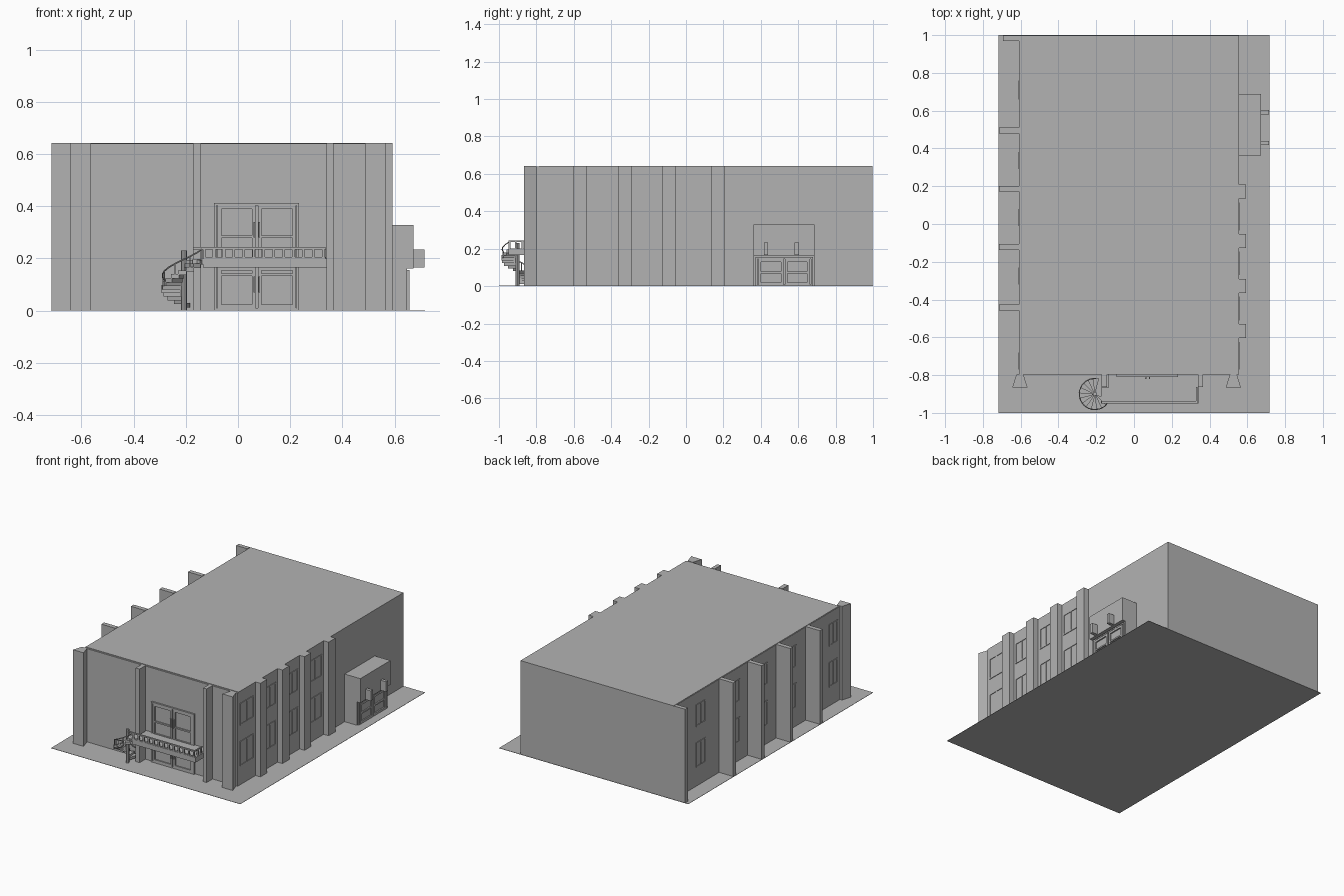
import bpy
import bmesh
from math import cos, sin, radians
from mathutils import Vector

if "Cube" in bpy.data.objects:
    bpy.data.objects.remove(bpy.data.objects["Cube"], do_unlink=True)

grey = bpy.data.materials.new("concrete_grey")
grey.use_nodes = True
grey.diffuse_color = (0.45, 0.45, 0.45, 1)
grey.node_tree.nodes["Principled BSDF"].inputs["Base Color"].default_value = grey.diffuse_color

H = 0.643            # wall height
FRONT, BACK = -0.798, 0.998
LEFT, RIGHT = -0.608, 0.555


def finish(bm, name):
    bmesh.ops.recalc_face_normals(bm, faces=bm.faces)
    mesh = bpy.data.meshes.new(name)
    bm.to_mesh(mesh)
    bm.free()
    mesh.materials.append(grey)
    obj = bpy.data.objects.new(name, mesh)
    bpy.context.collection.objects.link(obj)
    return obj


def add_box(bm, x0, x1, y0, y1, z0, z1):
    made = bmesh.ops.create_cube(bm, size=1)
    for v in made["verts"]:
        v.co = Vector((x0 if v.co.x < 0 else x1,
                       y0 if v.co.y < 0 else y1,
                       z0 if v.co.z < 0 else z1))


def boxes(name, items):
    bm = bmesh.new()
    for item in items:
        add_box(bm, *item)
    return finish(bm, name)


def add_prism(bm, outline, z0, z1):
    face = bm.faces.new([bm.verts.new((x, y, z0)) for x, y in outline])
    top = bmesh.ops.extrude_face_region(bm, geom=[face])["geom"]
    moved = [g for g in top if isinstance(g, bmesh.types.BMVert)]
    bmesh.ops.translate(bm, verts=moved, vec=(0, 0, z1 - z0))


def tube(name, points, radius):
    curve = bpy.data.curves.new(name, "CURVE")
    curve.dimensions = "3D"
    curve.bevel_depth = radius
    curve.bevel_resolution = 1
    line = curve.splines.new("POLY")
    line.points.add(len(points) - 1)
    for p, co in zip(line.points, points):
        p.co = (*co, 1)
    curve.materials.append(grey)
    obj = bpy.data.objects.new(name, curve)
    bpy.context.collection.objects.link(obj)


def frame(a0, a1, z0, z1, w):
    """Four bars of a rectangular frame as (a0, a1, z0, z1)."""
    return [(a0, a0 + w, z0, z1), (a1 - w, a1, z0, z1),
            (a0 + w, a1 - w, z0, z0 + w), (a0 + w, a1 - w, z1 - w, z1)]


# Ground and shell
boxes("ground", [(-0.717, 0.717, -1, 1, 0, 0.002)])
T = 0.014
boxes("walls", [(LEFT, RIGHT, FRONT, FRONT + T, 0, H - 0.003),
                (LEFT, RIGHT, BACK - T, BACK, 0, H - 0.003),
                (LEFT, LEFT + T, FRONT + T, BACK - T, 0, H - 0.003),
                (RIGHT - T, RIGHT, FRONT + T, BACK - T, 0, H - 0.003)])
boxes("roof", [(LEFT + 0.004, RIGHT, FRONT + 0.012, BACK, H - 0.003, H)])

# Right pilasters and left buttress fins
right_piers = [(-0.603, -0.53), (-0.364, -0.29), (-0.126, -0.054), (0.135, 0.208)]
boxes("right_pilasters", [(RIGHT, 0.592, a, b, 0, H) for a, b in right_piers])
left_fins = [(-0.457, -0.427), (-0.137, -0.107), (0.172, 0.202), (0.48, 0.51)]
boxes("left_buttresses", [(-0.715, LEFT, a, b, 0, H) for a, b in left_fins]
      + [(-0.693, LEFT, 0.97, 0.998, 0, H)])

# Front columns: flared at the corners, plain beside the balcony
bm = bmesh.new()
for cx in (-0.604, 0.526):
    add_prism(bm, [(cx - 0.04, -0.865), (cx + 0.04, -0.865),
                   (cx + 0.019, FRONT), (cx - 0.019, FRONT)], 0, H)
finish(bm, "corner_columns")
boxes("front_columns", [(-0.172, -0.142, -0.862, FRONT, 0, H),
                        (0.34, 0.366, -0.862, FRONT, 0, H)])

# Side windows: thin frames with a centre bar, two rows per bay
right_bays = [(-0.77, -0.625), (-0.51, -0.385), (-0.27, -0.145), (-0.035, 0.115)]
left_bays = [(-0.77, -0.68), (-0.32, -0.23), (-0.01, 0.08), (0.29, 0.38), (0.66, 0.76)]
for name, bays, x0, x1 in (("right_windows", right_bays, RIGHT, RIGHT + 0.004),
                           ("left_windows", left_bays, LEFT - 0.004, LEFT)):
    parts = []
    for a, b in bays:
        for z0, z1 in ((0.13, 0.3), (0.41, 0.56)):
            mid = (a + b) / 2
            bars = frame(a, b, z0, z1, 0.008) + [(mid - 0.003, mid + 0.003, z0, z1)]
            parts += [(x0, x1, *bar) for bar in bars]
    boxes(name, parts)


def door_leaf(a0, a1, z0, z1, rail):
    return frame(a0, a1, z0, z1, 0.014) + [(a0, a1, rail - 0.005, rail + 0.005)]


# Tall front doors: outer frame, lower and upper pairs of leaves
bars = frame(-0.092, 0.234, 0, 0.413, 0.01)
for a0, a1 in ((-0.078, 0.068), (0.076, 0.222)):
    bars += door_leaf(a0, a1, 0.01, 0.168, 0.138)
    bars += door_leaf(a0, a1, 0.19, 0.403, 0.283)
boxes("front_door_frames", [(a, b, FRONT - 0.012, FRONT, c, d) for a, b, c, d in bars])
boxes("front_door_panels", [(-0.085, 0.228, FRONT - 0.004, FRONT, 0, 0.408)])
boxes("front_door_handles", [(x - 0.003, x + 0.003, FRONT - 0.022, FRONT - 0.01, z, z + 0.06)
                             for x in (0.062, 0.082) for z in (0.07, 0.28)])

# Balcony slab with railing
boxes("balcony", [(-0.135, 0.342, -0.95, FRONT, 0.165, 0.2)])
rail = [(-0.172, 0.335, -0.95, -0.938, 0.235, 0.243),
        (-0.135, 0.335, -0.948, -0.94, 0.2, 0.205),
        (0.328, 0.336, -0.938, -0.862, 0.235, 0.243)]
count = 13
for i in range(count):
    x = -0.13 + i * 0.457 / (count - 1)
    rail.append((x - 0.005, x + 0.005, -0.949, -0.939, 0.2, 0.236))
for y in (-0.91, -0.875):
    rail.append((0.327, 0.337, y - 0.005, y + 0.005, 0.2, 0.236))
boxes("balcony_railing", rail)

# Spiral stair: wedge steps around a pole
cx, cy, R = -0.207, -0.9, 0.086
steps, start, turn = 13, 75, 20
bm = bmesh.new()
rail_points = []
posts = []
for i in range(steps):
    a0, a1 = radians(start + i * turn), radians(start + (i + 1) * turn + 2)
    z = 0.012 + i * 0.0138
    add_prism(bm, [(cx, cy), (cx + R * cos(a0), cy + R * sin(a0)),
                   (cx + R * cos(a1), cy + R * sin(a1))], z, z + 0.017)
    am = (a0 + a1) / 2
    x, y = cx + (R - 0.003) * cos(am), cy + (R - 0.003) * sin(am)
    rail_points.append((x, y, z + 0.058))
    if i % 2 == 0:
        posts.append((x - 0.002, x + 0.002, y - 0.002, y + 0.002, z, z + 0.058))
finish(bm, "spiral_steps")
boxes("stair_posts", posts)
tube("stair_handrail", rail_points, 0.003)
bm = bmesh.new()
add_prism(bm, [(cx + 0.011 * cos(radians(45 * k)), cy + 0.011 * sin(radians(45 * k)))
               for k in range(8)], 0, 0.23)
finish(bm, "stair_pole")
boxes("stair_landing", [(-0.175, -0.135, -0.95, -0.865, 0.178, 0.198)])

# Side entrance: porch with deeper lintel, doors and two lamps
boxes("porch", [(RIGHT, 0.648, 0.362, 0.688, 0, 0.165)])
boxes("porch_lintel", [(RIGHT, 0.673, 0.362, 0.688, 0.162, 0.328)])
bars = frame(0.372, 0.678, 0, 0.155, 0.009)
for a0, a1 in ((0.388, 0.521), (0.529, 0.662)):
    bars += door_leaf(a0, a1, 0.004, 0.144, 0.072)
boxes("porch_doors", [(0.648, 0.657, a, b, c, d) for a, b, c, d in bars])
boxes("porch_lamps", [(0.673, 0.714, y - 0.011, y + 0.011, 0.165, 0.234)
                      for y in (0.428, 0.592)])
